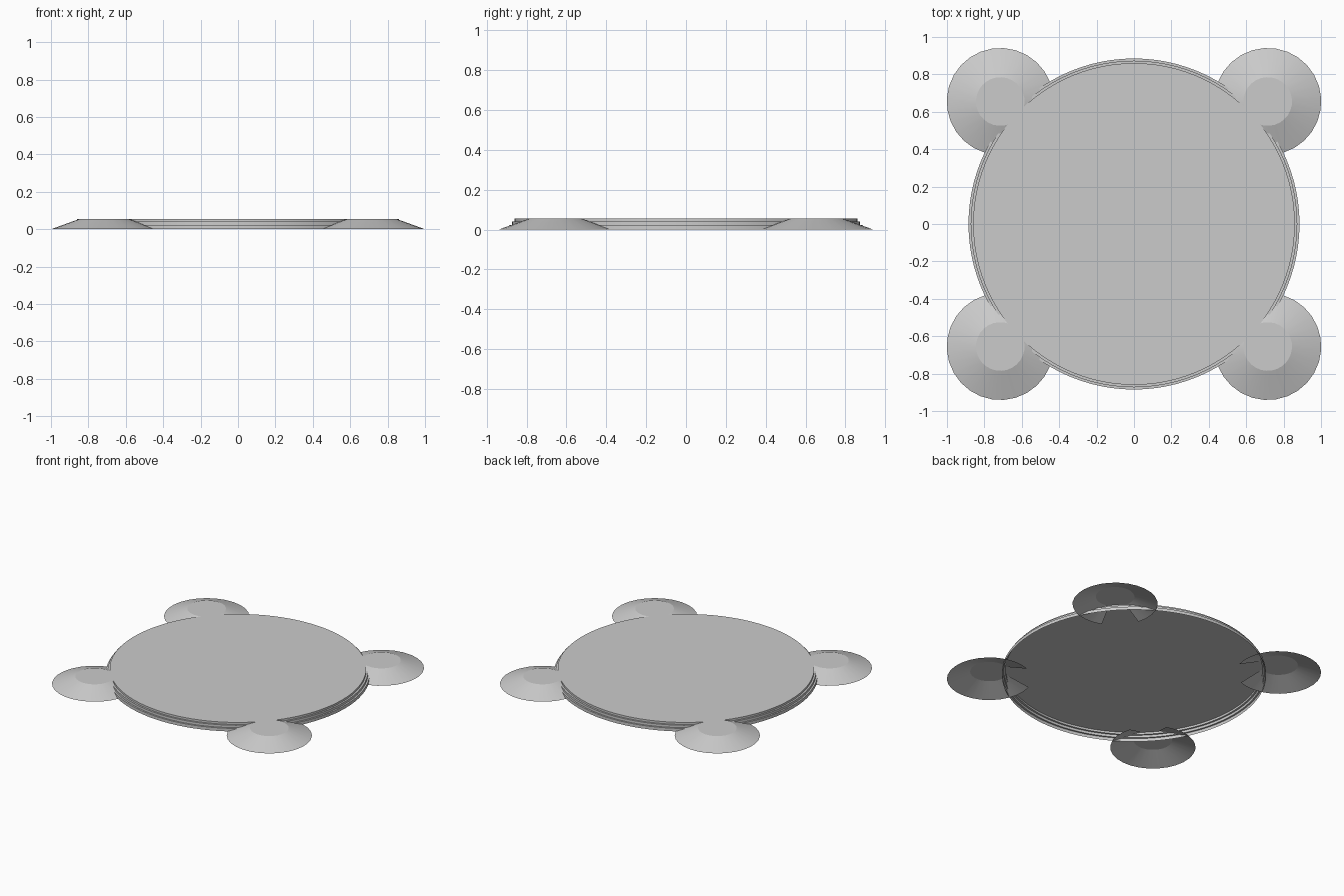
import bpy, bmesh, math

if "Cube" in bpy.data.objects:
    bpy.data.objects.remove(bpy.data.objects["Cube"])

H = 0.056  # overall height


def revolve(name, profile, segs, centre=(0, 0), start=0.0, skip_walls=0):
    """Open-bottomed shell from (radius, z) points, last ring capped flat.
    The first skip_walls wall columns after the start angle are left open."""
    bm = bmesh.new()
    rings = []
    for r, z in profile:
        rings.append([bm.verts.new((centre[0] + r * math.cos(start + 2 * math.pi * i / segs),
                                    centre[1] + r * math.sin(start + 2 * math.pi * i / segs), z))
                      for i in range(segs)])
    for low, high in zip(rings, rings[1:]):
        for i in range(skip_walls, segs):
            j = (i + 1) % segs
            bm.faces.new((low[i], low[j], high[j], high[i]))
    bm.faces.new(rings[-1])
    loose = [v for v in bm.verts if not v.link_faces]
    bmesh.ops.delete(bm, geom=loose, context='VERTS')
    mesh = bpy.data.meshes.new(name)
    bm.to_mesh(mesh)
    bm.free()
    obj = bpy.data.objects.new(name, mesh)
    bpy.context.collection.objects.link(obj)
    bpy.ops.object.select_all(action='DESELECT')
    obj.select_set(True)
    bpy.context.view_layer.objects.active = obj
    bpy.ops.object.shade_smooth_by_angle(angle=math.radians(12))
    return obj


# Stepped round platform, hollow underneath
revolve("stepped_platform",
        [(0.885, 0), (0.885, 0.023), (0.873, 0.023), (0.873, 0.041), (0.86, 0.041), (0.86, H)], 96)

# Four corner mounds: hollow truncated cones, walls open towards the platform centre
SEGS, GAP = 28, 4
for sx, sy, label in ((1, 1, "back_right"), (-1, 1, "back_left"),
                      (-1, -1, "front_left"), (1, -1, "front_right")):
    cx, cy = 0.715 * sx, 0.655 * sy
    inward = math.atan2(-cy, -cx)
    revolve("corner_mound_" + label, [(0.286, 0), (0.13, H)], SEGS, (cx, cy),
            inward - math.pi * GAP / SEGS, GAP)
